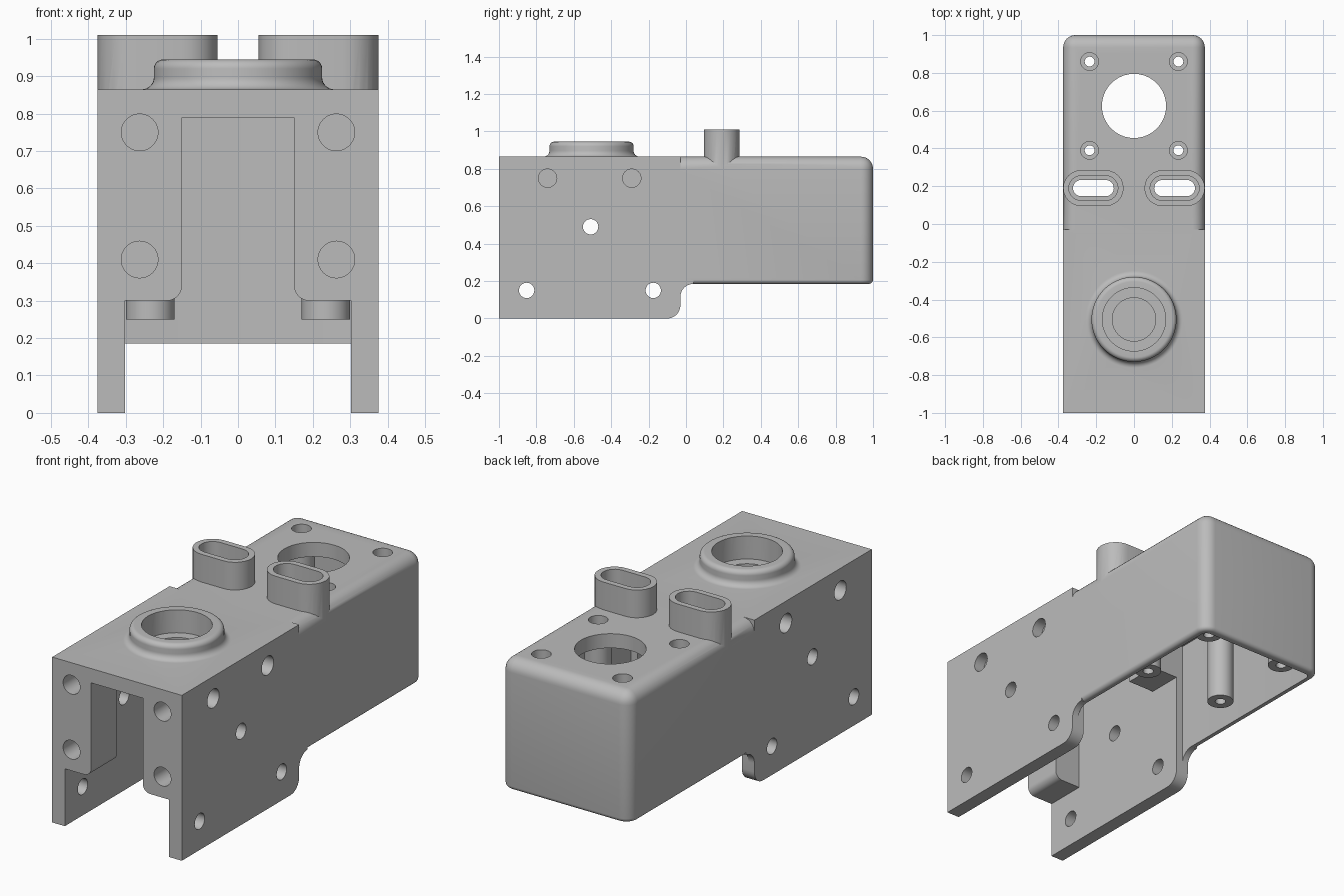
import bpy, bmesh
from math import pi, sin, cos
from mathutils import Matrix, Vector

if "Cube" in bpy.data.objects:
    bpy.data.objects.remove(bpy.data.objects["Cube"], do_unlink=True)

metal = bpy.data.materials.new("plain grey")
metal.use_nodes = True
metal.diffuse_color = (0.5, 0.5, 0.5, 1)
metal.node_tree.nodes["Principled BSDF"].inputs["Base Color"].default_value = (0.5, 0.5, 0.5, 1)


def finish(bm, name):
    bmesh.ops.recalc_face_normals(bm, faces=bm.faces)
    mesh = bpy.data.meshes.new(name)
    bm.to_mesh(mesh)
    bm.free()
    mesh.materials.append(metal)
    ob = bpy.data.objects.new(name, mesh)
    bpy.context.collection.objects.link(ob)
    return ob


def box_bm(lo, hi):
    bm = bmesh.new()
    bmesh.ops.create_cube(bm, size=1)
    for v in bm.verts:
        v.co = Vector([lo[i] if v.co[i] < 0 else hi[i] for i in range(3)])
    return bm


def box(name, lo, hi):
    return finish(box_bm(lo, hi), name)


def bevel(bm, rule, radius, segments=8):
    edges = [e for e in bm.edges if rule(*[v.co for v in e.verts])]
    bmesh.ops.bevel(bm, geom=edges, offset=radius, offset_type='OFFSET',
                    segments=segments, profile=0.5, affect='EDGES', clamp_overlap=True)


def prism(name, outline, axis, start, end):
    """Extrude a 2D outline along x, y or z."""
    place = {'X': lambda a, b, t: (t, a, b), 'Y': lambda a, b, t: (a, t, b),
             'Z': lambda a, b, t: (a, b, t)}[axis]
    bm = bmesh.new()
    face = bm.faces.new([bm.verts.new(place(a, b, start)) for a, b in outline])
    out = bmesh.ops.extrude_face_region(bm, geom=[face])
    shift = Vector(place(0, 0, end - start))
    for v in out["geom"]:
        if isinstance(v, bmesh.types.BMVert):
            v.co += shift
    return finish(bm, name)


def arc(cx, cy, r, a0, a1, n=12):
    angles = [(a0 + (a1 - a0) * i / n) * pi / 180 for i in range(n + 1)]
    return [(cx + r * cos(a), cy + r * sin(a)) for a in angles]


def rod(name, centre, r, axis, start, end):
    return prism(name, arc(*centre, r, 0, 360, 40)[:-1], axis, start, end)


def oblong(name, x, y, r, reach, z0, z1):
    return prism(name, arc(x + reach, y, r, -90, 90) + arc(x - reach, y, r, 90, 270), 'Z', z0, z1)


def lathe(name, profile, centre, steps=64):
    bm = bmesh.new()
    verts = [bm.verts.new((r, 0, z)) for r, z in profile]
    edges = [bm.edges.new((a, b)) for a, b in zip(verts, verts[1:])]
    bmesh.ops.spin(bm, geom=verts + edges, cent=(0, 0, 0), axis=(0, 0, 1),
                   angle=2 * pi, steps=steps)
    bmesh.ops.remove_doubles(bm, verts=bm.verts, dist=1e-5)
    bmesh.ops.translate(bm, verts=bm.verts, vec=(*centre, 0))
    return finish(bm, name)


def combine(target, part, operation):
    mod = target.modifiers.new("join", 'BOOLEAN')
    mod.operation, mod.object, mod.solver = operation, part, 'EXACT'
    bpy.context.view_layer.objects.active = target
    bpy.ops.object.modifier_apply(modifier=mod.name)
    bpy.data.objects.remove(part, do_unlink=True)


HALF, TOP, STEP, REAR_Z, CEIL = 0.375, 0.865, -0.03, 0.185, 0.79
SIDES = (-1, 1)

# Front half: square block with a rounded lower back corner
bm = box_bm((-HALF, -1, 0), (HALF, STEP, TOP))
bevel(bm, lambda a, b: max(a.z, b.z) < 0.01 and min(a.y, b.y) > -0.1, 0.07)
housing = finish(bm, "housing")

# Rear half: rounded box
bm = box_bm((-HALF, STEP - 0.02, REAR_Z), (HALF, 1, TOP))
bevel(bm, lambda a, b: max(a.y, b.y) > 0.9 and min(a.z, b.z) > REAR_Z + 0.01
      or abs(a.z - b.z) > 0.3 and a.y > 0.9, 0.065)
bevel(bm, lambda a, b: max(a.z, b.z) < REAR_Z + 0.001 and max(a.y, b.y) > 0, 0.022, 5)
combine(housing, finish(bm, "rear_box"), 'UNION')

# Concave fillet under the step
fillet = [(STEP - 0.02, 0.22), (STEP - 0.02, 0.115)] + arc(0.04, 0.115, 0.07, 180, 90) + [(0.04, 0.22)]
combine(housing, prism("step_fillet", fillet, 'X', -HALF, HALF), 'UNION')

# Oblong towers and the flared round collar on top
for s in SIDES:
    combine(housing, oblong("tower", s * 0.215, 0.19, 0.095, 0.065, 0.8, 1.01), 'UNION')
collar = ([(0, 0.84), (0.257, 0.84), (0.257, TOP)] + arc(0.257, 0.897, 0.032, 270, 180, 8)
          + arc(0.2, 0.92, 0.025, 0, 90, 8) + [(0, 0.945)])
combine(housing, lathe("collar", collar, (0, -0.505)), 'UNION')

# Hollow inside, open at the bottom and the front
combine(housing, box("front_cavity", (-0.302, -0.785, -0.1), (0.302, STEP + 0.02, CEIL)), 'DIFFERENCE')
bm = box_bm((-0.34, STEP, -0.1), (0.34, 0.96, CEIL))
bevel(bm, lambda a, b: abs(a.z - b.z) > 0.3 and a.y > 0.9, 0.03, 5)
combine(housing, finish(bm, "rear_cavity"), 'DIFFERENCE')
half = [(0.302, -0.1), (0.302, 0.3)] + arc(0.19, 0.34, 0.04, 270, 180, 8) + [(0.15, CEIL)]
mouth = half + [(-x, z) for x, z in reversed(half)]
combine(housing, prism("mouth", mouth, 'Y', -1.1, -0.7), 'DIFFERENCE')

# Inner blocks and hanging screw posts
for s in SIDES:
    x0, x1 = sorted((s * 0.15, s * 0.32))
    combine(housing, box("inner_block", (x0, -0.215, 0.6), (x1, STEP, 0.82)), 'UNION')
    for y in (0.39, 0.86):
        combine(housing, rod("screw_post", (s * 0.235, y), 0.065, 'Z', 0.25, 0.82), 'UNION')

# Holes in the top
combine(housing, rod("round_window", (0, 0.625), 0.17, 'Z', 0.7, 1.1), 'DIFFERENCE')
combine(housing, rod("collar_bore", (0, -0.505), 0.168, 'Z', 0.825, 1.1), 'DIFFERENCE')
combine(housing, rod("collar_seat", (0, -0.505), 0.115, 'Z', 0.803, 1.1), 'DIFFERENCE')
for s in SIDES:
    combine(housing, oblong("slot_wide", s * 0.215, 0.19, 0.065, 0.065, 0.83, 1.1), 'DIFFERENCE')
    combine(housing, oblong("slot_narrow", s * 0.215, 0.19, 0.043, 0.065, 0.7, 1.1), 'DIFFERENCE')
    for y in (0.39, 0.86):
        combine(housing, rod("screw_head", (s * 0.235, y), 0.047, 'Z', 0.8, 1.1), 'DIFFERENCE')
        combine(housing, rod("screw_shaft", (s * 0.235, y), 0.026, 'Z', 0.1, 1.1), 'DIFFERENCE')

# Holes in the front and the sides
for s in SIDES:
    for z in (0.41, 0.75):
        combine(housing, rod("front_hole", (s * 0.263, z), 0.049, 'Y', -1.1, -0.85), 'DIFFERENCE')
    for y in (-0.74, -0.29):
        combine(housing, rod("side_hole", (y, 0.75), 0.049, 'X', s * 0.315, s * 0.5), 'DIFFERENCE')
for y, z in ((-0.51, 0.49), (-0.852, 0.15), (-0.175, 0.15)):
    combine(housing, rod("cross_hole", (y, z), 0.041, 'X', -0.5, 0.5), 'DIFFERENCE')

# Smooth curved surfaces, keep the edges crisp
housing.select_set(True)
bpy.context.view_layer.objects.active = housing
bpy.ops.object.shade_smooth_by_angle(angle=pi / 6)
